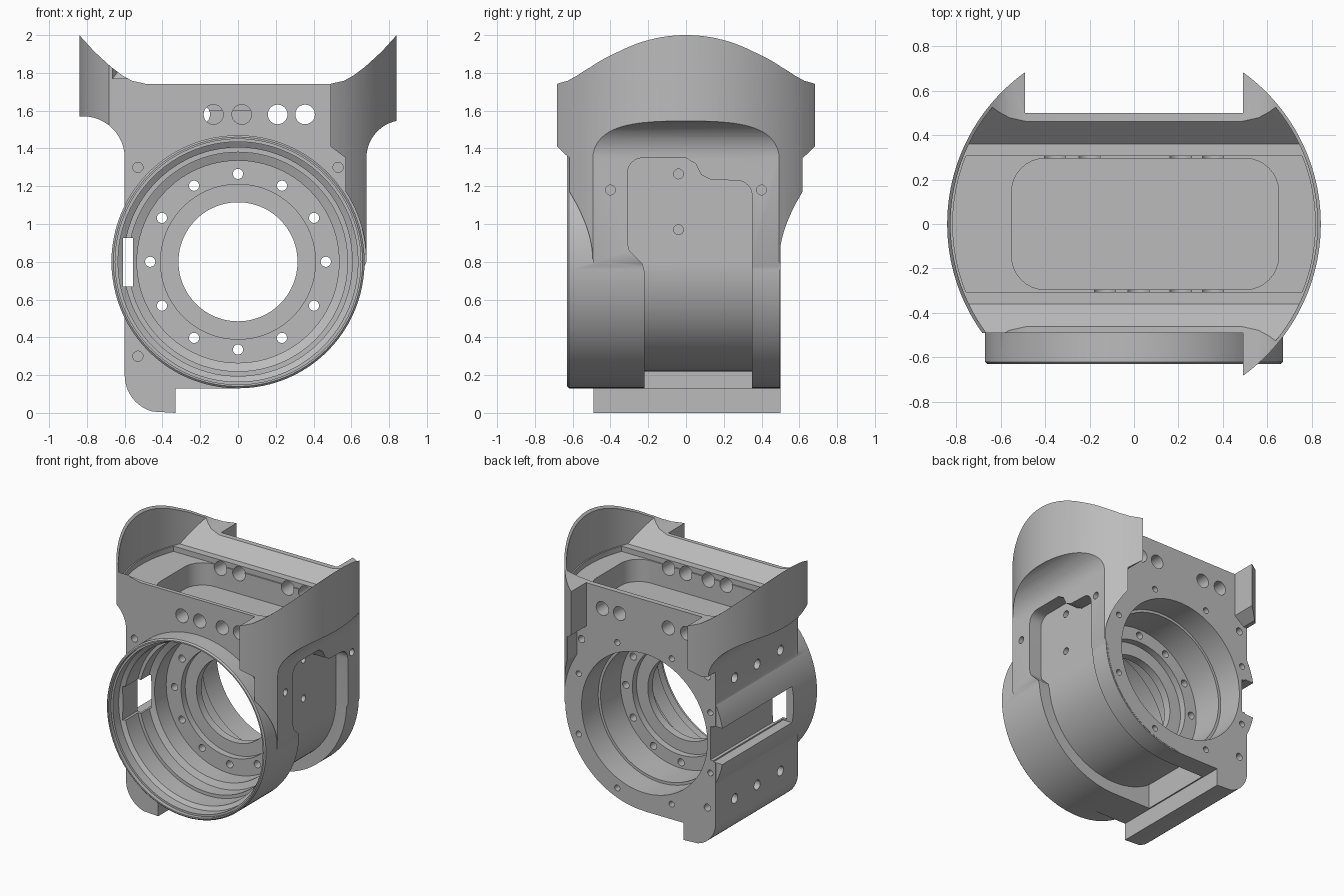
import bpy, bmesh, math

if "Cube" in bpy.data.objects:
    bpy.data.objects.remove(bpy.data.objects["Cube"], do_unlink=True)

AXIS_Z = 0.8      # height of the main bore


def loft(name, rings):
    """Closed solid through a row of matching vertex rings."""
    bm = bmesh.new()
    rows = [[bm.verts.new(p) for p in ring] for ring in rings]
    n = len(rows[0])
    for p, q in zip(rows, rows[1:]):
        for i in range(n):
            j = (i + 1) % n
            bm.faces.new((p[i], p[j], q[j], q[i]))
    bm.faces.new(list(reversed(rows[0])))
    bm.faces.new(rows[-1])
    if bm.calc_volume(signed=True) < 0:
        bmesh.ops.reverse_faces(bm, faces=bm.faces[:])
    mesh = bpy.data.meshes.new(name)
    bm.to_mesh(mesh)
    bm.free()
    obj = bpy.data.objects.new(name, mesh)
    bpy.context.scene.collection.objects.link(obj)
    return obj


def prism(name, pts, axis, a, b):
    """Extrude a 2D outline along an axis from a to b."""
    place = {"x": lambda p, t: (t, p[0], p[1]),
             "y": lambda p, t: (p[0], t, p[1]),
             "z": lambda p, t: (p[0], p[1], t)}[axis]
    return loft(name, [[place(p, t) for p in pts] for t in (a, b)])


def arc(cx, cz, r, start, end, n=16):
    steps = [math.radians(start + (end - start) * i / n) for i in range(n + 1)]
    return [(cx + r * math.cos(t), cz + r * math.sin(t)) for t in steps]


def rod(name, u, v, r, axis, a, b, n=24):
    return prism(name, arc(u, v, r, 0, 360, n)[:-1], axis, a, b)


def rounded(x0, x1, y0, y1, r):
    return (arc(x1 - r, y1 - r, r, 0, 90, 8) + arc(x0 + r, y1 - r, r, 90, 180, 8)
            + arc(x0 + r, y0 + r, r, 180, 270, 8) + arc(x1 - r, y0 + r, r, 270, 360, 8))


def lathe(name, profile, n=96):
    """Solid of revolution about the bore from (y, radius) pairs."""
    return loft(name, [[(x, y, z) for x, z in arc(0, AXIS_Z, r, 0, 360, n)[:-1]]
                       for y, r in profile])


def volume(mesh):
    bm = bmesh.new()
    bm.from_mesh(mesh)
    amount = bm.calc_volume(signed=True)
    bm.free()
    return amount


def combine(target, tool, op="DIFFERENCE"):
    """Apply a boolean, taking the first solver that gives a sound solid."""
    before = volume(target.data)
    mod = target.modifiers.new("shape", "BOOLEAN")
    mod.operation, mod.object = op, tool
    for solver in ("MANIFOLD", "EXACT", "FLOAT"):
        mod.solver = solver
        bpy.context.view_layer.update()
        graph = bpy.context.evaluated_depsgraph_get()
        result = bpy.data.meshes.new_from_object(target.evaluated_get(graph))
        after = volume(result)
        grown = after > before
        if after > 0.1 * before and abs(after - before) > 1e-7 and grown == (op == "UNION"):
            target.data = result
            break
    target.modifiers.clear()
    bpy.data.objects.remove(tool, do_unlink=True)


# Body: upright drum trimmed by the front outline
saddle = [(0.84, 2.0), (0.76, 1.912), (0.67, 1.83), (0.61, 1.785), (0.56, 1.758), (0.48, 1.74)]
outline = [(0.68, AXIS_Z), (0.68, 1.35)] + arc(0.88, 1.35, 0.2, 180, 100, 12)[1:]
outline += [(0.9, 1.55), (0.9, 2.06)] + saddle
outline += [(-x, z) for x, z in reversed(saddle)] + [(-0.9, 2.06), (-0.9, 1.57)]
outline += arc(-0.82, 1.35, 0.22, 90, 0, 12)
outline += arc(-0.4, 0.2, 0.2, 180, 255, 12) + [(-0.33, 0), (-0.33, 0.13), (0, 0.13)]
outline += arc(0, AXIS_Z, 0.66, -85, -4, 32)
body = rod("joint_housing", 0, 0, 0.84, "z", -0.1, 2.1, 160)
combine(body, prism("outline", outline, "y", -1, 1), "INTERSECT")

# Flat front and back faces, leaving the curved wings
wing_edge = [(0.49, 2.1), (0.49, 1.41), (0.57, 1.35)] + arc(0, AXIS_Z, 0.68, 33, 0, 12)
wing_edge += [(0.9, AXIS_Z), (0.9, -0.1)]
combine(body, prism("front_trim", wing_edge + [(-0.9, -0.1), (-0.9, 2.1)], "y", -1, -0.49))
back_edge = wing_edge + [(-0.9, -0.1), (-0.9, 1.35), (-0.57, 1.35), (-0.49, 1.41), (-0.49, 2.1)]
combine(body, prism("back_trim", back_edge, "y", 0.5, 1))

# Barrel with protruding front collar
combine(body, lathe("barrel", [(-0.63, 0.66), (-0.62, 0.67), (0.498, 0.67)]), "UNION")

# Stepped bore with central flange
combine(body, lathe("bore", [
    (-0.7, 0.65), (-0.6, 0.65), (-0.6, 0.635), (-0.53, 0.635), (-0.51, 0.605), (-0.36, 0.605),
    (-0.36, 0.58), (-0.26, 0.58), (-0.24, 0.535), (-0.1, 0.535), (-0.1, 0.41), (-0.05, 0.41),
    (-0.05, 0.315), (0.01, 0.315), (0.01, 0.41), (0.06, 0.41), (0.06, 0.51), (0.3, 0.51),
    (0.3, 0.53), (0.6, 0.53)]))

# Upper cradle: flared opening, shallow recess and deep pocket
flare = prism("flare", [(0.36, 1.64), (0.84, 2.12), (-0.84, 2.12), (-0.36, 1.64)], "x", -1, 1)
combine(flare, rod("flare_limit", 0, 0, 0.825, "z", 1, 2.5, 128), "INTERSECT")
combine(body, flare)
recess = prism("recess", rounded(-0.9, 0.9, -0.305, 0.305, 0.1), "z", 1.6, 1.7)
combine(recess, rod("recess_limit", 0, 0, 0.815, "z", 1, 2.5, 128), "INTERSECT")
combine(body, recess)
combine(body, prism("deep_pocket", rounded(-0.55, 0.65, -0.295, 0.295, 0.15), "z", 1.43, 1.68))

# Side pocket that wraps down and under the barrel
pocket = ([(0.35, 0.05)] + arc(0.27, 1.15, 0.08, 0, 90, 6) + [(0.13, 1.235), (0.08, 1.26), (0.05, 1.32)]
          + arc(-0.01, 1.31, 0.04, 40, 90, 4) + arc(-0.23, 1.27, 0.08, 90, 180, 6)
          + [(-0.31, 0.9), (-0.3, 0.86), (-0.23, 0.79), (-0.22, 0.75), (-0.22, 0.05)])
side = prism("side_pocket", pocket, "x", -0.32, 1)
core = arc(0, AXIS_Z, 0.58, 180, 360, 64) + [(0.58, 2), (-0.58, 2)]
combine(side, prism("pocket_core", core, "y", -1, 1))
combine(body, side)

# Channel in the right wall, opening into the collar
slot = [(-0.61, 0.67), (-0.555, 0.67), (-0.555, 0.925), (-0.61, 0.925)]
combine(body, prism("slot", slot, "y", -0.7, 0.6))
notch = [(-0.8, 0.66), (-0.58, 0.66), (-0.58, 0.935), (-0.8, 0.935)]
combine(body, prism("notch", notch, "y", -0.34, 0.62))

# Drilled holes: (u, v, radius, axis, from, to)
holes = [(x, 1.58, 0.052, "y", -0.6, -0.2) for x in (-0.13, 0.02, 0.21, 0.355)]
holes += [(x, 1.58, 0.052, "y", 0.2, 0.6) for x in (-0.355, -0.2, 0.21, 0.355)]
holes += [(x, z, 0.027, "y", -0.6, -0.42) for x, z in ((-0.53, 1.3), (0.53, 1.3), (-0.53, 0.3))]
holes += [(x, z, 0.027, "y", 0.42, 0.6) for x, z in ((0.53, 1.3), (-0.53, 1.3), (-0.53, 0.3))]
holes += [(y, z, 0.026, "x", 0.5 if abs(y) < 0.1 else 0.6, 0.9)
          for y, z in ((-0.4, 1.18), (0.4, 1.18), (-0.04, 1.265), (-0.04, 0.97))]
holes += [(y, z, 0.036, "x", -0.7, -0.53) for y in (-0.28, 0, 0.27) for z in (0.3, 1.22)]
for i in range(12):      # flange bolt circle
    t = math.radians(30 * i)
    holes.append((0.465 * math.cos(t), AXIS_Z + 0.465 * math.sin(t), 0.027, "y", -0.2, 0.2))
for i in range(8):       # rear bolt circle
    t = math.radians(45 * i + 22.5)
    holes.append((0.6 * math.cos(t), AXIS_Z + 0.6 * math.sin(t), 0.022, "y", 0.42, 0.6))
for hole in holes:
    combine(body, rod("drill", *hole))

# Single metal finish
metal = bpy.data.materials.new("plain_grey_metal")
metal.use_nodes = True
grey = (0.5, 0.5, 0.5, 1)
metal.diffuse_color = grey
metal.node_tree.nodes["Principled BSDF"].inputs["Base Color"].default_value = grey
body.data.materials.clear()
body.data.materials.append(metal)
for poly in body.data.polygons:
    poly.material_index = 0

# Smooth curved walls, crisp machined edges
bpy.ops.object.select_all(action="DESELECT")
body.select_set(True)
bpy.context.view_layer.objects.active = body
bpy.ops.object.shade_smooth_by_angle(angle=math.radians(30))
